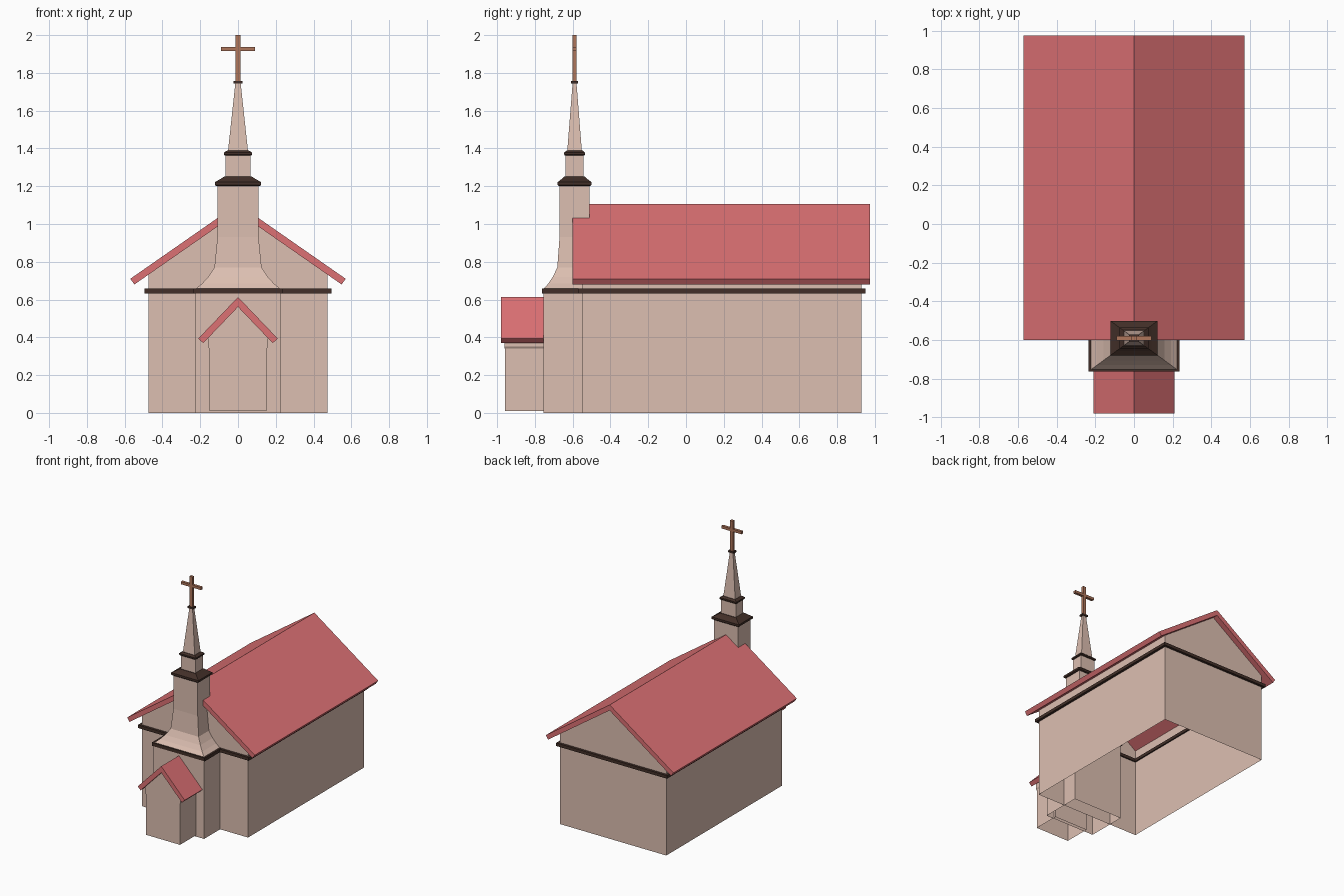
import bpy, bmesh, math

if "Cube" in bpy.data.objects:
    bpy.data.objects.remove(bpy.data.objects["Cube"])

def material(name, rgb):
    m = bpy.data.materials.new(name)
    m.diffuse_color = (*rgb, 1)
    m.use_nodes = True
    m.node_tree.nodes["Principled BSDF"].inputs["Base Color"].default_value = m.diffuse_color
    return m

WALL = material("pale plaster", (0.72, 0.52, 0.44))
ROOF = material("red roof", (0.72, 0.165, 0.175))
TRIM = material("dark brown trim", (0.054, 0.028, 0.021))
WOOD = material("cross wood", (0.43, 0.18, 0.105))
TOWER_Y, RATIO = -0.59, 0.73   # tower centre and depth-to-width ratio

def make(name, verts, faces, mat):
    bm = bmesh.new()
    vs = [bm.verts.new(v) for v in verts]
    for f in faces:
        bm.faces.new([vs[i] for i in f])
    bmesh.ops.recalc_face_normals(bm, faces=bm.faces)
    me = bpy.data.meshes.new(name)
    bm.to_mesh(me)
    bm.free()
    me.materials.append(mat)
    ob = bpy.data.objects.new(name, me)
    bpy.context.collection.objects.link(ob)
    return ob

def prism(name, profile, y0, y1, mat, skip=()):
    """Extrude an xz profile along y; skip lists side edges left open."""
    n = len(profile)
    verts = [(x, y, z) for y in (y0, y1) for x, z in profile]
    faces = [tuple(range(n)), tuple(range(n, 2 * n))]
    faces += [(i, (i + 1) % n, n + (i + 1) % n, n + i) for i in range(n) if i not in skip]
    return make(name, verts, faces, mat)

def loft(name, rings, mat, bottom=True, top=True):
    """Stack of rectangles (z, half width) around the tower axis."""
    verts, faces = [], []
    for z, h in rings:
        verts += [(sx * h, TOWER_Y + sy * h * RATIO, z)
                  for sx, sy in ((-1, -1), (1, -1), (1, 1), (-1, 1))]
    for r in range(len(rings) - 1):
        for i in range(4):
            j = (i + 1) % 4
            faces.append((4 * r + i, 4 * r + j, 4 * r + 4 + j, 4 * r + 4 + i))
    if bottom:
        faces.append((0, 1, 2, 3))
    if top:
        k = 4 * len(rings) - 4
        faces.append((k, k + 1, k + 2, k + 3))
    return make(name, verts, faces, mat)

def band(name, x, y0, y1, z0, z1, w, mat):
    """Rectangular hollow ring of trim."""
    verts = []
    for z in (z0, z1):
        for d in (0, w):
            verts += [(-x + d, y0 + d, z), (x - d, y0 + d, z),
                      (x - d, y1 - d, z), (-x + d, y1 - d, z)]
    faces = []
    for i in range(4):
        j = (i + 1) % 4
        for a, b in ((0, 4), (4, 12), (12, 8), (8, 0)):
            faces.append((a + i, a + j, b + j, b + i))
    return make(name, verts, faces, mat)

def gable_roof(name, apex, ex, ez, t, y0, y1):
    """Two slabs of thickness t with square-cut eaves."""
    a = math.atan2(apex - ez, ex)
    lx, lz = ex - t * math.sin(a), ez - t * math.cos(a)
    profile = [(0, apex), (ex, ez), (lx, lz), (0, apex - t / math.cos(a)),
               (-lx, lz), (-ex, ez)]
    return prism(name, profile, y0, y1, ROOF)

# nave, open below and under the roof
prism("nave_walls", [(-0.475, 0), (0.475, 0), (0.475, 0.735), (0, 1.066), (-0.475, 0.735)],
      -0.55, 0.93, WALL, skip=(0, 2, 3))
band("nave_band", 0.495, -0.57, 0.95, 0.633, 0.658, 0.03, TRIM)
gable_roof("nave_roof", 1.107, 0.57, 0.71, 0.037, -0.6, 0.975)

# bell tower with flared skirt
loft("tower_base", [(0, 0.225), (0.65, 0.225)], WALL, bottom=False, top=False)
band("tower_band", 0.236, TOWER_Y - 0.172, TOWER_Y + 0.172, 0.632, 0.659, 0.02, TRIM)
loft("tower_shaft", [(0.655, 0.226), (0.685, 0.19), (0.72, 0.158), (0.77, 0.125),
                     (0.93, 0.109), (1.21, 0.109)], WALL, bottom=False)
loft("lower_cornice", [(1.2, 0.114), (1.206, 0.122), (1.222, 0.122), (1.24, 0.09),
                       (1.252, 0.072)], TRIM)
loft("belfry", [(1.245, 0.065), (1.37, 0.065)], WALL)
loft("upper_cornice", [(1.362, 0.07), (1.367, 0.075), (1.378, 0.075), (1.39, 0.056)], TRIM)
loft("spire", [(1.385, 0.053), (1.747, 0.014)], WALL)
loft("spire_cap", [(1.743, 0.025), (1.757, 0.025)], TRIM)

# cross
c, top, arm = 0.013, 2.0, 0.09
prism("cross", [(-c, 1.75), (c, 1.75), (c, 1.915), (arm, 1.915), (arm, 1.936), (c, 1.936),
                (c, top), (-c, top), (-c, 1.936), (-arm, 1.936), (-arm, 1.915), (-c, 1.915)],
      TOWER_Y - 0.011, TOWER_Y + 0.011, WOOD)

# entrance porch, with a slightly wider gable above the walls
prism("porch_walls", [(-0.152, 0.01), (0.152, 0.01), (0.152, 0.35), (-0.152, 0.35)],
      -0.957, -0.74, WALL, skip=(0, 2))
prism("porch_gable", [(-0.152, 0.34), (0.152, 0.34), (0.16, 0.352), (0.16, 0.4), (0, 0.57),
                      (-0.16, 0.4)  , (-0.16, 0.352)], -0.961, -0.74, WALL, skip=(0, 3, 4))
gable_roof("porch_roof", 0.613, 0.21, 0.394, 0.036, -0.98, -0.75)
